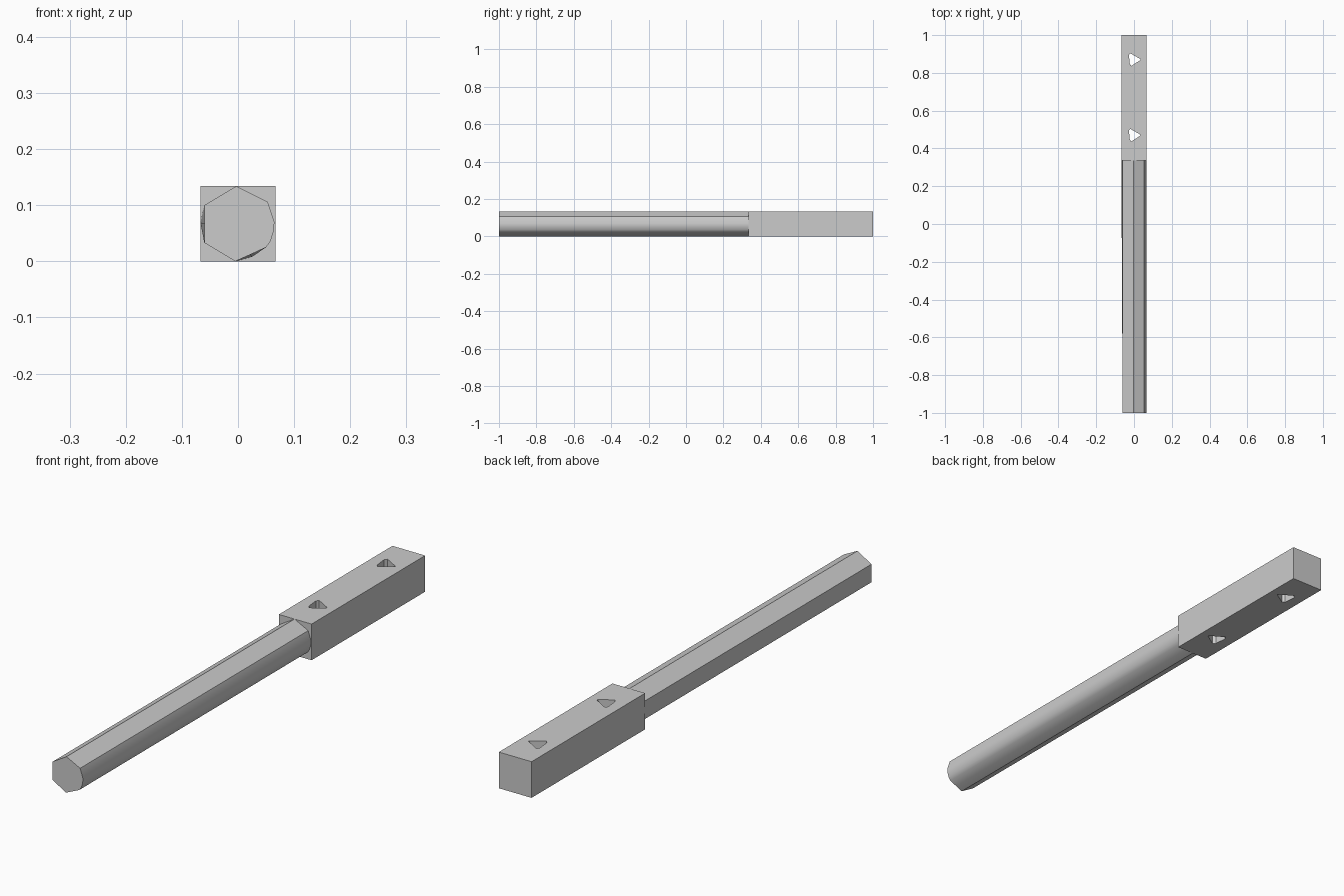
import bpy, bmesh, math
from mathutils import Vector

cube = bpy.data.objects.get("Cube")
if cube:
    bpy.data.objects.remove(cube, do_unlink=True)

# Single plain grey
grey = bpy.data.materials.new("plain_grey")
grey.use_nodes = True
colour = (0.6, 0.6, 0.6, 1)
grey.diffuse_color = colour
grey.node_tree.nodes["Principled BSDF"].inputs["Base Color"].default_value = colour


def loft(name, start, end):
    """Skin two matching rings of points and cap both ends."""
    bm = bmesh.new()
    a = [bm.verts.new(p) for p in start]
    b = [bm.verts.new(p) for p in end]
    for i in range(len(a)):
        j = (i + 1) % len(a)
        bm.faces.new((a[i], a[j], b[j], b[i]))
    bm.faces.new(a[::-1])
    bm.faces.new(b)
    bmesh.ops.recalc_face_normals(bm, faces=bm.faces)
    mesh = bpy.data.meshes.new(name)
    bm.to_mesh(mesh)
    bm.free()
    mesh.materials.append(grey)
    obj = bpy.data.objects.new(name, mesh)
    bpy.context.collection.objects.link(obj)
    return obj


def activate(obj):
    bpy.ops.object.select_all(action='DESELECT')
    obj.select_set(True)
    bpy.context.view_layer.objects.active = obj


# Square grip block
HALF, BLOCK_FRONT = 0.067, 0.335
square = [(-HALF, 0), (HALF, 0), (HALF, 2 * HALF), (-HALF, 2 * HALF)]
block = loft("grip_block", [(x, BLOCK_FRONT, z) for x, z in square],
             [(x, 1, z) for x, z in square])

# Triangular holes through the block, corners slightly clipped
triangle = [(-0.027, 0.024), (-0.02, 0.034), (0.034, 0.003),
            (0.034, -0.002), (-0.014, -0.033), (-0.022, -0.024)]
for y in (0.47, 0.87):
    cutter = loft("hole_cutter", [(px, y + py, -0.1) for px, py in triangle],
                  [(px, y + py, 0.3) for px, py in triangle])
    cutter.hide_render = True
    activate(block)
    cut = block.modifiers.new("hole", 'BOOLEAN')
    cut.operation = 'DIFFERENCE'
    cut.solver = 'EXACT'
    cut.object = cutter
    bpy.ops.object.modifier_apply(modifier=cut.name)
    bpy.data.objects.remove(cutter, do_unlink=True)

# Six-sided shaft with one rounded side, its flat side swelling to the rear
right_side = [(-0.003, 0.134), (0.053, 0.106), (0.065, 0.07), (0.063, 0.052),
              (0.058, 0.036), (0.05, 0.025)]
front = right_side + [(0.022, 0.012), (-0.005, 0), (-0.06, 0.033),
                      (-0.06, 0.067), (-0.06, 0.1)]
rear = right_side + [(0.025, 0.008), (-0.003, 0), (-0.06, 0.033),
                     (-HALF, 0.069), (-0.06, 0.1)]
shaft = loft("shaft", [(x, -1, z) for x, z in front],
             [(x, BLOCK_FRONT, z) for x, z in rear])
activate(shaft)
bpy.ops.object.shade_smooth_by_angle(angle=math.radians(38))
